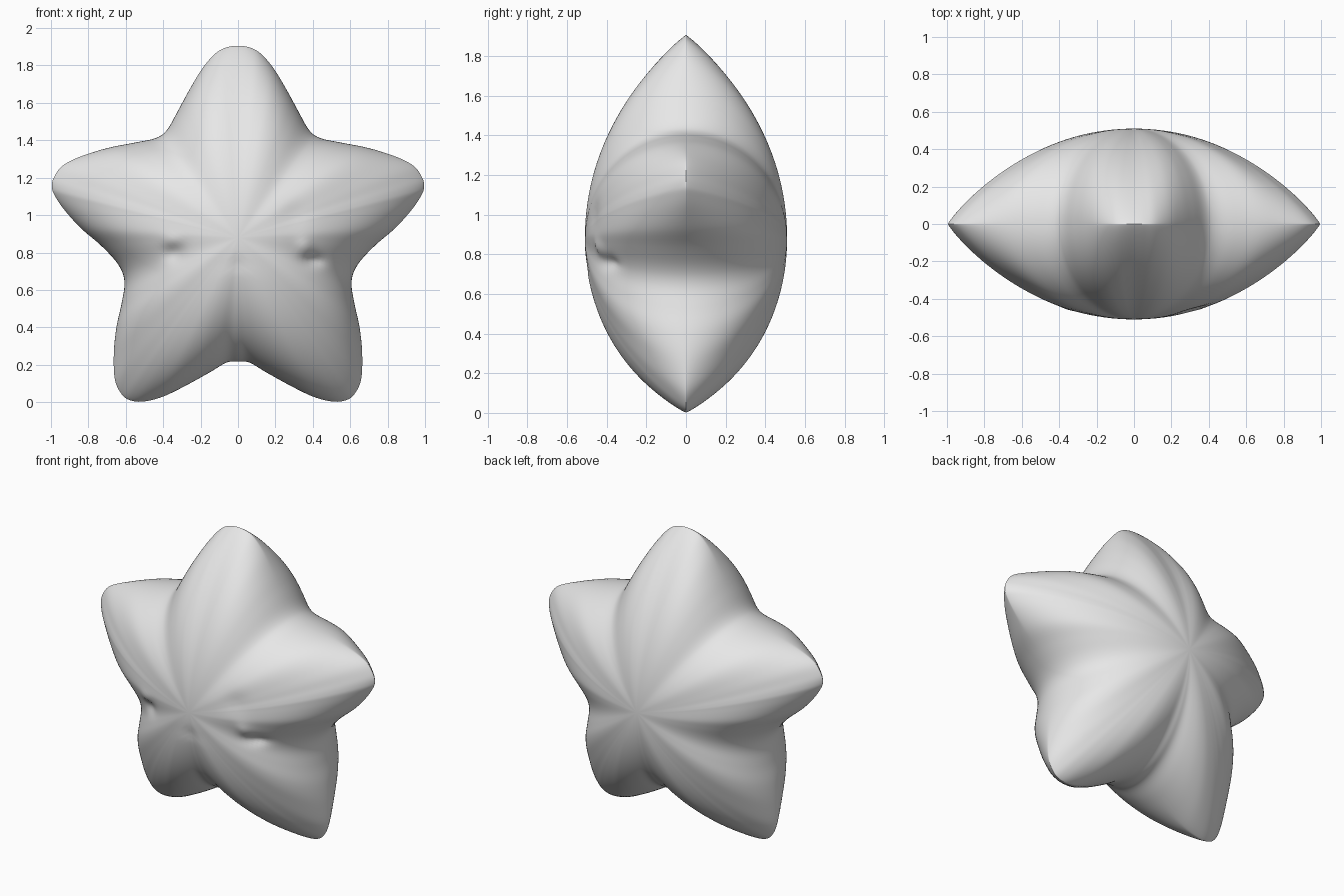
import bpy, bmesh, math

if "Cube" in bpy.data.objects:
    bpy.data.objects.remove(bpy.data.objects["Cube"])

CZ, DEPTH = 0.88, 0.51      # star centre height, half thickness
RINGS, SUB = 34, 5

# Right half of the front outline (x, z), top to bottom
half = [(0, 1.905), (.06, 1.897), (.12, 1.865), (.19, 1.785), (.26, 1.67), (.32, 1.56),
        (.38, 1.455), (.44, 1.412), (.55, 1.388), (.70, 1.358), (.85, 1.31), (.94, 1.262),
        (.985, 1.20), (.995, 1.15), (.98, 1.105), (.93, 1.03), (.84, .93), (.73, .835),
        (.64, .735), (.607, .645), (.622, .53), (.65, .40), (.664, .26), (.658, .12),
        (.62, .04), (.57, .008), (.50, .004), (.40, .03), (.28, .088), (.15, .16),
        (.06, .212), (0, .216)]
ctrl = half + [(-x, z) for x, z in half[-2:0:-1]]


def spline(pts, sub):
    """Closed Catmull-Rom curve through the points."""
    out, n = [], len(pts)
    for i in range(n):
        p0, p1, p2, p3 = (pts[(i + k) % n] for k in (-1, 0, 1, 2))
        for s in range(sub):
            t = s / sub
            out.append(tuple(.5 * (2 * b + (c - a) * t + (2 * a - 5 * b + 4 * c - d) * t * t
                                   + (3 * b - a - 3 * c + d) * t ** 3)
                             for a, b, c, d in zip(p0, p1, p2, p3)))
    return out


def face_dents(x, z):
    """Small dents and bumps of the face on the front side."""
    d = 0
    for cx, cz, rx, rz, amp in ((-.34, .80, .05, .05, -.022), (-.36, .86, .04, .04, .012),
                                (.40, .76, .06, .035, -.028), (.36, .83, .04, .05, .016),
                                (.30, 1.0, .07, .07, -.01), (0, .74, .09, .03, -.006)):
        d += amp * math.exp(-((x - cx) / rx) ** 2 - ((z - cz) / rz) ** 2)
    return d


outline = spline(ctrl, SUB)
bm = bmesh.new()
rim = [bm.verts.new((x, 0, z)) for x, z in outline]

# Puffed front and back shells sharing the rim
for side in (-1, 1):
    centre = bm.verts.new((0, side * DEPTH, CZ))
    prev = None
    for k in range(1, RINGS + 1):
        t = math.sin(k / RINGS * math.pi / 2)
        ring = []
        for j, (x, z) in enumerate(outline):
            if k == RINGS:
                ring.append(rim[j])
                continue
            ang = math.degrees(math.atan2(x, z - CZ)) % 72
            off = min(ang, 72 - ang)                   # angle from nearest arm axis
            power = .5 + .4 * math.exp(-(off / 12) ** 2)
            h = DEPTH * (1 - t * t) ** power
            px, pz = x * t, CZ + (z - CZ) * t
            if side < 0:
                h += face_dents(px, pz)
            ring.append(bm.verts.new((px, side * h, pz)))
        n = len(ring)
        for j in range(n):
            a, b = ring[j], ring[(j + 1) % n]
            if prev is None:
                bm.faces.new((centre, a, b))
            else:
                bm.faces.new((prev[j], a, b, prev[(j + 1) % n]))
        prev = ring
bmesh.ops.recalc_face_normals(bm, faces=bm.faces)
for f in bm.faces:
    f.smooth = True

mesh = bpy.data.meshes.new("star_body")
bm.to_mesh(mesh)
bm.free()
mat = bpy.data.materials.new("light grey")
mat.diffuse_color = (.8, .8, .8, 1)
mat.use_nodes = True
mat.node_tree.nodes["Principled BSDF"].inputs["Base Color"].default_value = mat.diffuse_color
mesh.materials.append(mat)
star = bpy.data.objects.new("star_body", mesh)
bpy.context.collection.objects.link(star)
